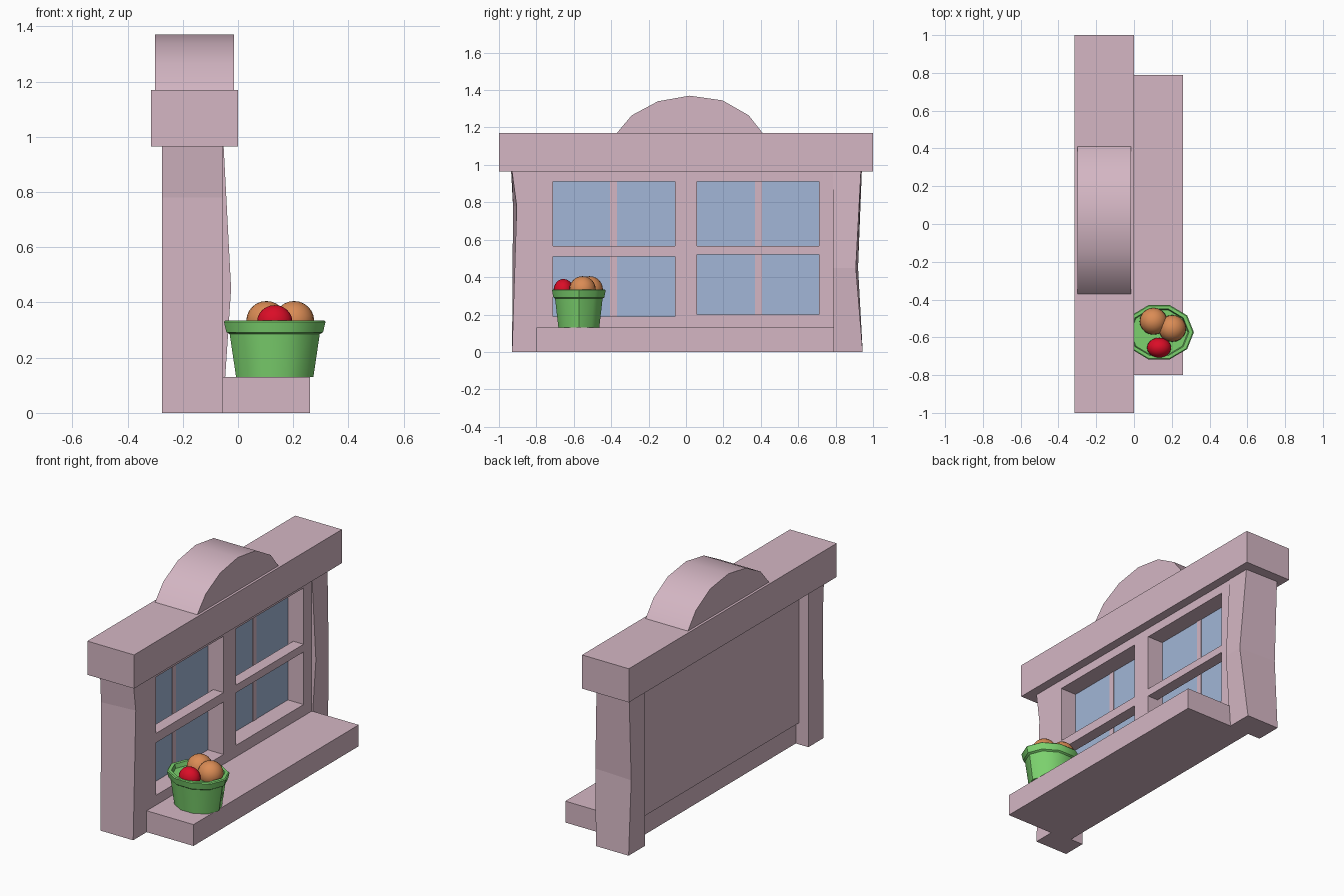
import bpy, bmesh, math
from mathutils import Vector

if "Cube" in bpy.data.objects:
    bpy.data.objects.remove(bpy.data.objects["Cube"], do_unlink=True)


def material(name, rgb):
    m = bpy.data.materials.new(name)
    m.use_nodes = True
    m.diffuse_color = (*rgb, 1)
    m.node_tree.nodes["Principled BSDF"].inputs["Base Color"].default_value = (*rgb, 1)
    return m


PINK = material("dusty_pink", (0.66, 0.47, 0.55))
BLUE = material("window_blue", (0.36, 0.47, 0.68))
GREEN = material("pot_green", (0.20, 0.64, 0.155))
ORANGE = material("fruit_orange", (0.70, 0.26, 0.09))
RED = material("fruit_red", (0.70, 0.004, 0.02))


def finish(name, bm, mat, smooth_angle=None):
    bmesh.ops.recalc_face_normals(bm, faces=bm.faces)
    me = bpy.data.meshes.new(name)
    bm.to_mesh(me)
    bm.free()
    me.materials.append(mat)
    if smooth_angle:
        for p in me.polygons:
            p.use_smooth = True
        me.set_sharp_from_angle(angle=math.radians(smooth_angle))
    ob = bpy.data.objects.new(name, me)
    bpy.context.collection.objects.link(ob)
    return ob


def box(name, x, y, z, mat=PINK):
    bm = bmesh.new()
    bmesh.ops.create_cube(bm, size=1)
    for v in bm.verts:
        v.co = Vector([(r[0] + r[1]) / 2 + c * (r[1] - r[0])
                       for r, c in zip((x, y, z), v.co)])
    return finish(name, bm, mat)


def loft(name, rings, mat, smooth_angle=None):
    """Skin a stack of closed rings and cap both ends."""
    bm = bmesh.new()
    loops = [[bm.verts.new(p) for p in ring] for ring in rings]
    n = len(loops[0])
    for a, b in zip(loops, loops[1:]):
        for i in range(n):
            j = (i + 1) % n
            bm.faces.new((a[i], a[j], b[j], b[i]))
    bm.faces.new(loops[0][::-1])
    bm.faces.new(loops[-1])
    return finish(name, bm, mat, smooth_angle)


# Header beam and deep sill
box("header", (-0.315, 0), (-1, 1), (0.965, 1.17))
box("sill", (-0.055, 0.26), (-0.8, 0.79), (0, 0.13))
box("sill_base", (-0.19, -0.055), (-0.79, 0.79), (0, 0.13))

# Rounded crest on the header
outline = [(-0.37, 1.17), (-0.29, 1.265), (-0.15, 1.34), (0.02, 1.37),
           (0.195, 1.345), (0.335, 1.265), (0.41, 1.17)]
loft("crest", [[(x, y, z) for y, z in outline] for x in (-0.30, -0.015)], PINK, 45)


# Crooked side posts: each ring is (z, outer back y, outer front y, front x)
def post(name, side, rings):
    loft(name, [[(-0.275, side * 0.785, z), (-0.275, side * back, z),
                 (fx, side * front, z), (fx, side * 0.785, z)]
                for z, back, front, fx in rings], PINK)


post("right_post", -1, [(0, 0.93, 0.93, -0.055), (0.78, 0.925, 0.905, -0.055),
                        (0.965, 0.935, 0.93, -0.055)])
post("left_post", 1, [(0, 0.945, 0.945, -0.055), (0.45, 0.92, 0.908, -0.025),
                      (0.965, 0.94, 0.935, -0.052)])

# Two windows, each with frame, back panel, glass and bars
FRONT, GLASS, BACK = -0.055, -0.165, -0.21
for side, label, low in ((-1, "right", 0.19), (1, "left", 0.2)):
    def span(a, b):
        return tuple(sorted((side * a, side * b)))

    depth = (GLASS, FRONT)
    box(label + "_back_panel", (BACK, GLASS), span(0, 0.785), (0.13, 0.965))
    box(label + "_inner_stile", depth, span(0, 0.06), (0.13, 0.965))
    box(label + "_outer_stile", depth, span(0.71, 0.785), (0.13, 0.965))
    box(label + "_bottom_rail", depth, span(0.06, 0.71), (0.13, low))
    box(label + "_top_rail", depth, span(0.06, 0.71), (0.91, 0.965))
    box(label + "_glass", (GLASS, GLASS + 0.004), span(0.06, 0.71), (low, 0.91), BLUE)
    box(label + "_glazing_strip", (GLASS, GLASS + 0.007), span(0.37, 0.405), (low, 0.91))
    box(label + "_cross_bar", (-0.125, FRONT), span(0.06, 0.71), (low + 0.32, 0.567))

# Oval flower pot with a thick rim and a recessed fill
CX, CY = 0.133, -0.573
pot_profile = [(0.14, 0.13), (0.163, 0.285), (0.175, 0.292), (0.184, 0.33),
               (0.178, 0.335), (0.158, 0.335), (0.152, 0.31)]
SIDES = 10
loft("pot", [[(CX + r * math.cos(t), CY + 0.82 * r * math.sin(t), z)
              for t in (2 * math.pi * i / SIDES for i in range(SIDES))]
             for r, z in pot_profile], GREEN, 40)


# Round fruit in the pot
def ball(name, centre, radii, mat):
    bm = bmesh.new()
    bmesh.ops.create_uvsphere(bm, u_segments=20, v_segments=12, radius=1)
    for v in bm.verts:
        v.co = Vector(c + r * p for c, r, p in zip(centre, radii, v.co))
    finish(name, bm, mat, 60)


ball("orange_fruit_a", (0.103, -0.515, 0.333), (0.073, 0.071, 0.072), ORANGE)
ball("orange_fruit_b", (0.203, -0.553, 0.333), (0.073, 0.071, 0.072), ORANGE)
ball("red_fruit", (0.133, -0.655, 0.33), (0.064, 0.053, 0.06), RED)
